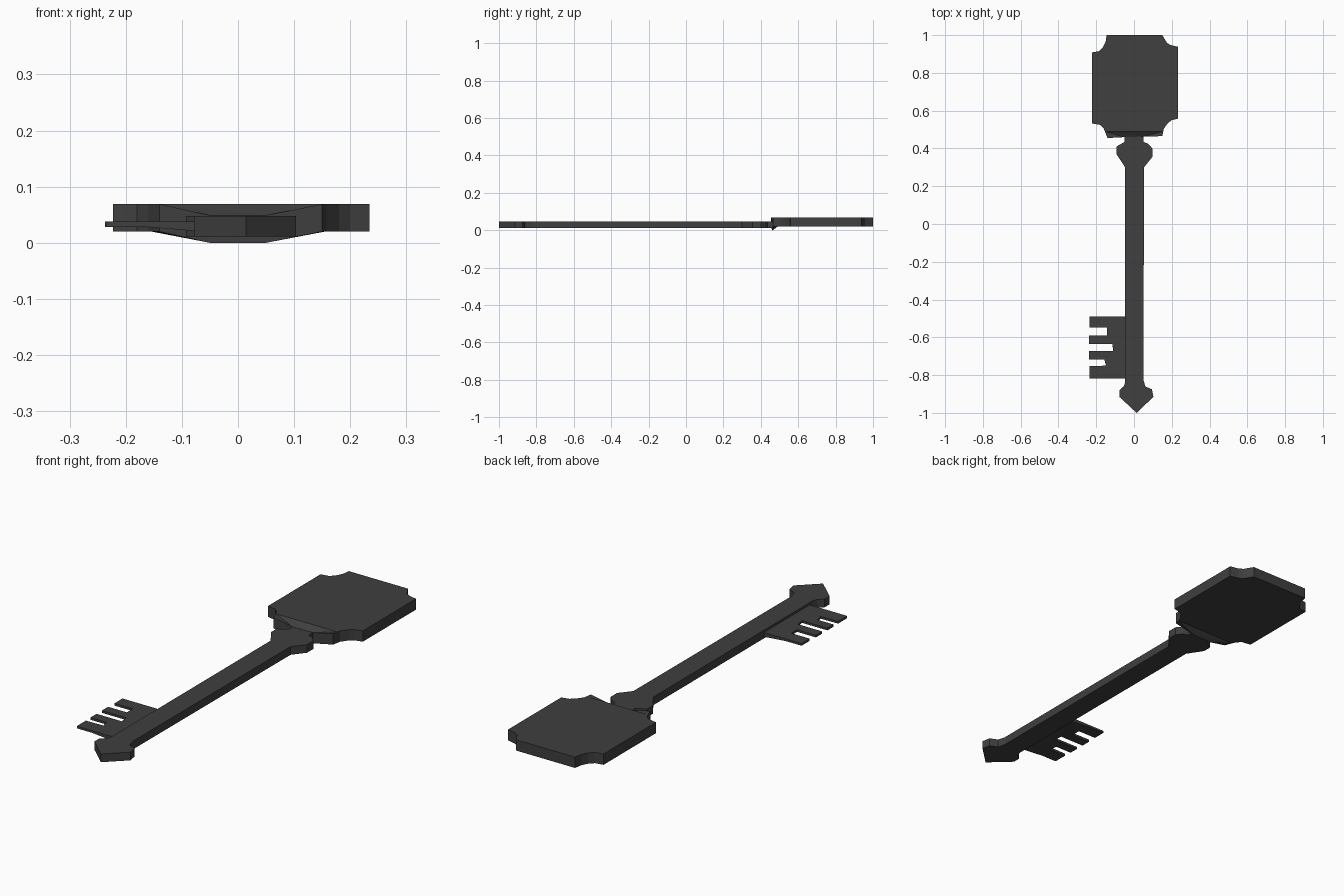
import bpy, bmesh

mat = bpy.data.materials.new("dark_iron")
mat.diffuse_color = (0.05, 0.05, 0.05, 1)


def plate(name, outline, z0, z1, cuts=(), shape=None):
    """Extrude a flat outline from z0 to z1, optionally cut and reshape it."""
    bm = bmesh.new()
    face = bm.faces.new([bm.verts.new((x, y, z0)) for x, y in outline])
    for co, no in cuts:
        bmesh.ops.bisect_plane(bm, geom=bm.verts[:] + bm.edges[:] + bm.faces[:],
                               plane_co=co, plane_no=no)
    ext = bmesh.ops.extrude_face_region(bm, geom=bm.faces[:], use_keep_orig=True)
    for v in [g for g in ext["geom"] if isinstance(g, bmesh.types.BMVert)]:
        v.co.z = z1
    if shape:
        for v in bm.verts:
            shape(v)
    bmesh.ops.triangulate(bm, faces=bm.faces[:])
    bmesh.ops.recalc_face_normals(bm, faces=bm.faces[:])
    me = bpy.data.meshes.new(name)
    bm.to_mesh(me)
    bm.free()
    me.materials.append(mat)
    ob = bpy.data.objects.new(name, me)
    bpy.context.collection.objects.link(ob)
    return ob


# Bow: notched-corner plate whose front edge dips down at the neck
def dip(v):
    if v.co.y < 0.475 and abs(v.co.x) < 0.06:
        v.co.z -= 0.02


bow = [(-0.145, 1.0), (-0.15, 0.965), (-0.165, 0.935), (-0.185, 0.915), (-0.223, 0.908),
       (-0.223, 0.532), (-0.18, 0.525), (-0.16, 0.505), (-0.14, 0.455),
       (-0.05, 0.46), (0.05, 0.463), (0.15, 0.465), (0.158, 0.505), (0.18, 0.535),
       (0.2, 0.55), (0.234, 0.558), (0.234, 0.938), (0.195, 0.947), (0.175, 0.958), (0.15, 1.0)]
plate("key_bow", bow, 0.02, 0.069, [((0, 0.49, 0), (0, 1, 0))], dip)

# Shaft with collar near the bow and pointed tip
shaft = [(-0.05, 0.465), (-0.05, 0.435), (-0.093, 0.41), (-0.093, 0.37), (-0.047, 0.30),
         (-0.047, -0.84), (-0.055, -0.86), (-0.078, -0.88), (-0.078, -0.915), (0.014, -1.0),
         (0.103, -0.915), (0.095, -0.875), (0.06, -0.86), (0.05, -0.825),
         (0.053, 0.30), (0.097, 0.355), (0.097, 0.40), (0.075, 0.425), (0.05, 0.435), (0.05, 0.465)]
plate("key_shaft", shaft, 0.011, 0.048)


# Bit: four thin teeth, thickening towards the shaft
def thicken(v):
    if v.co.x > -0.06 and v.co.z < 0.03:
        v.co.z -= 0.01


bit = [(-0.04, -0.49), (-0.235, -0.49), (-0.235, -0.548), (-0.143, -0.548), (-0.143, -0.59),
       (-0.237, -0.59), (-0.237, -0.635), (-0.115, -0.635), (-0.11, -0.673), (-0.237, -0.673),
       (-0.237, -0.717), (-0.157, -0.717), (-0.148, -0.75), (-0.235, -0.752),
       (-0.235, -0.817), (-0.04, -0.817)]
plate("key_bit", bit, 0.028, 0.038, [((-0.16, 0, 0), (1, 0, 0))], thicken)
